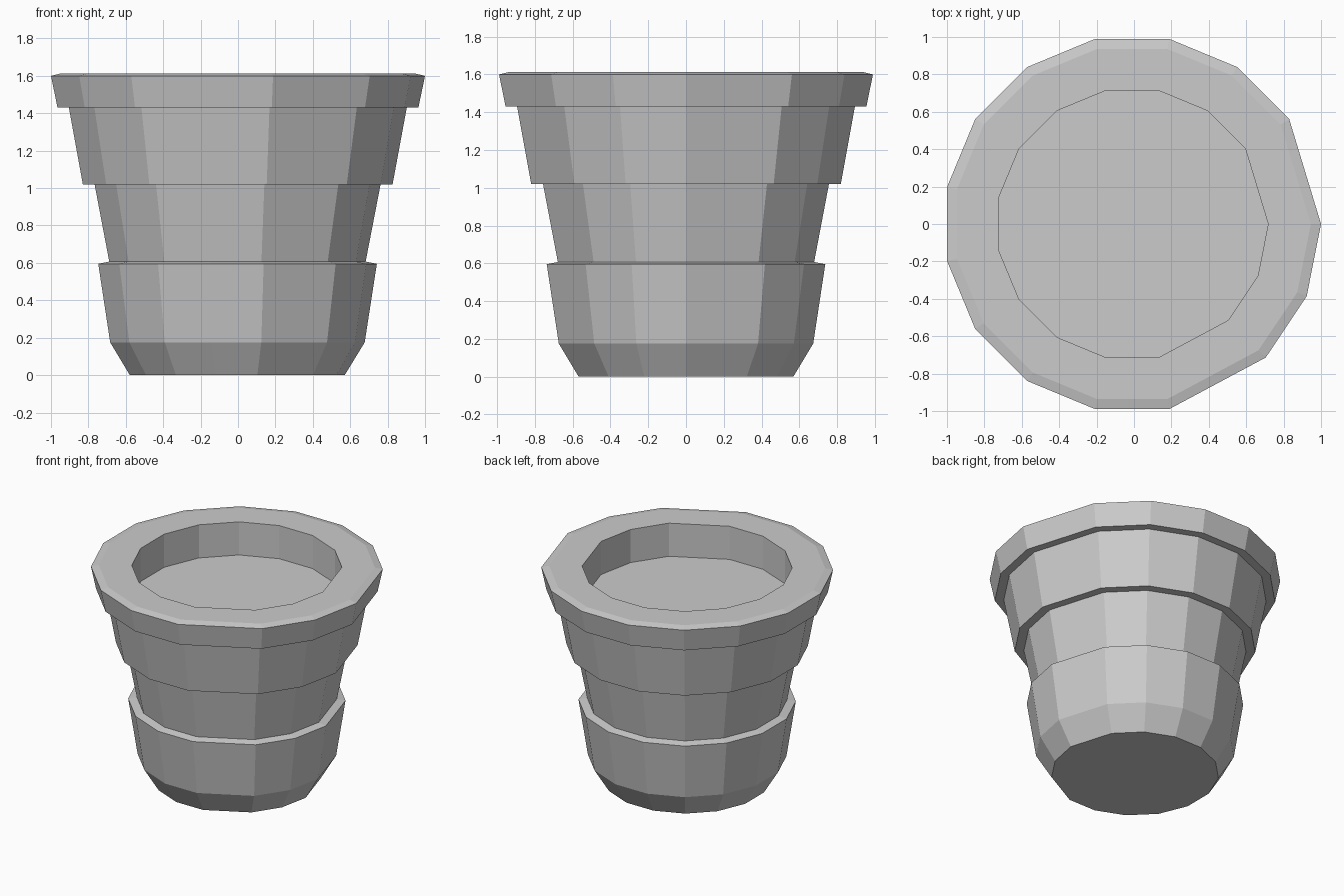
import bpy, bmesh
from math import sin, cos, radians

if "Cube" in bpy.data.objects:
    bpy.data.objects.remove(bpy.data.objects["Cube"])

CX = -0.0096  # the irregular outline is slightly off its own circle centre

# 15-sided outline: 16-gon spacing with a coarser, shifted run at the front right
ANGLES = [33.75 + 22.5 * i for i in range(12)] + [315, 337.5, 360]


def lathe(name, profile, cap_start=False, cap_end=False):
    """Sweep (radius, z) points around the outline with flat facets."""
    bm = bmesh.new()
    rings = [[bm.verts.new((CX + r * cos(radians(a)), r * sin(radians(a)), z))
              for a in ANGLES] for r, z in profile]
    n = len(ANGLES)
    for lo, hi in zip(rings, rings[1:]):
        for i in range(n):
            j = (i + 1) % n
            bm.faces.new((lo[i], lo[j], hi[j], hi[i]))
    if cap_start:
        bm.faces.new(rings[0][::-1])
    if cap_end:
        bm.faces.new(rings[-1])
    mesh = bpy.data.meshes.new(name)
    bm.to_mesh(mesh)
    bm.free()
    obj = bpy.data.objects.new(name, mesh)
    bpy.context.collection.objects.link(obj)
    return obj


# Pot: chamfered foot, lower band, stepped body, heavy rim, inner wall
lathe("pot", [
    (0.58, 0.0), (0.687, 0.175),
    (0.752, 0.595), (0.692, 0.607),
    (0.772, 1.02), (0.836, 1.02),
    (0.912, 1.43), (0.974, 1.43),
    (1.0096, 1.60), (0.955, 1.613),
    (0.727, 1.613), (0.727, 1.36),
], cap_start=True)

# Soil: flat surface recessed inside the rim
lathe("soil", [(0.727, 1.36)], cap_end=True)
